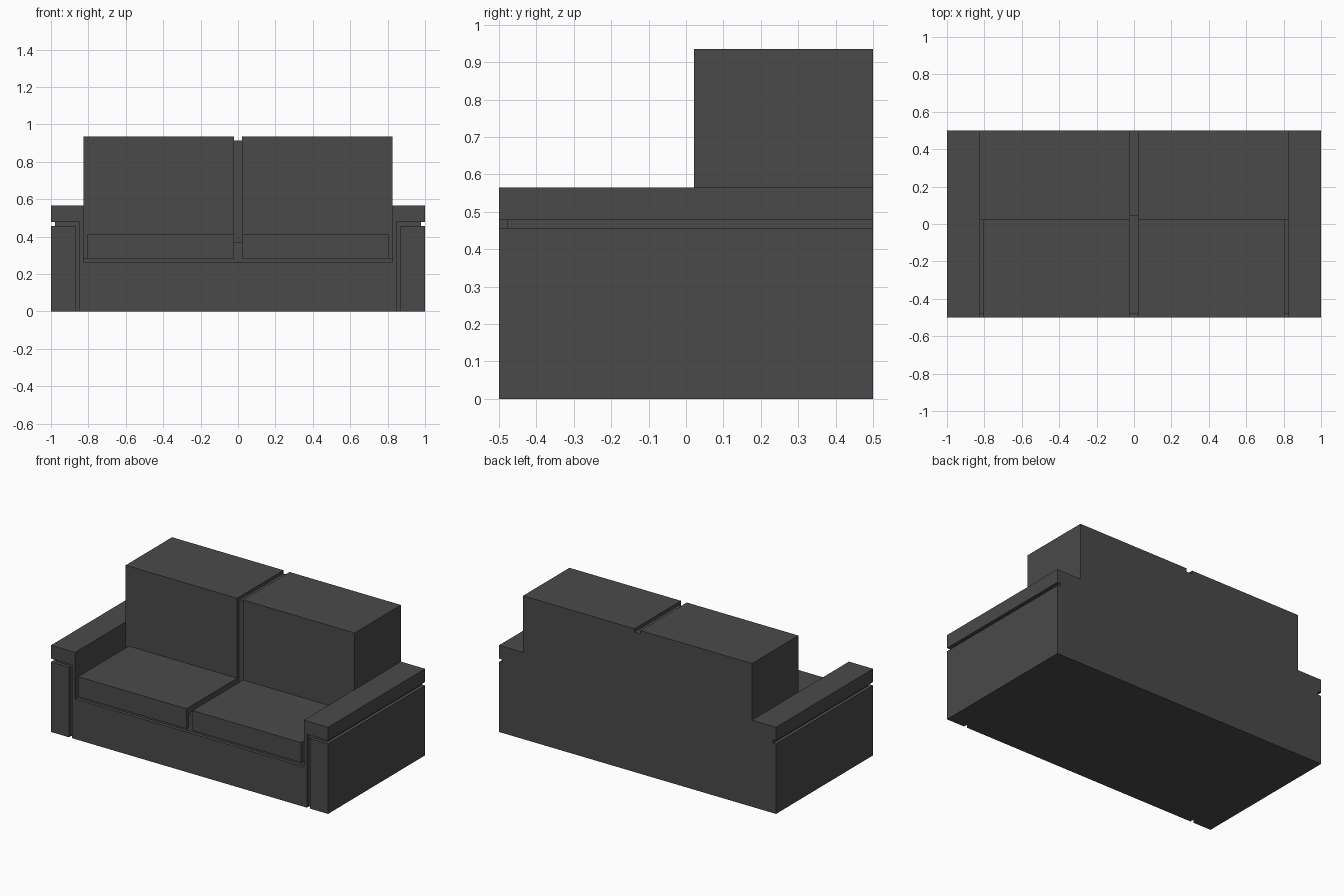
import bpy, bmesh

if "Cube" in bpy.data.objects:
    bpy.data.objects.remove(bpy.data.objects["Cube"])

U = 1 / 46  # the sofa sits on a regular module: half width is 46 units

fabric = bpy.data.materials.new("charcoal_fabric")
fabric.diffuse_color = (0.068, 0.068, 0.068, 1)
fabric.use_nodes = True
fabric.node_tree.nodes["Principled BSDF"].inputs["Base Color"].default_value = fabric.diffuse_color


def extrude(name, profile, y0, y1):
    """Extrude an x-z profile (in units) from y0 to y1."""
    bm = bmesh.new()
    face = bm.faces.new([bm.verts.new((x * U, y0 * U, z * U)) for x, z in profile])
    res = bmesh.ops.extrude_face_region(bm, geom=[face])
    verts = [v for v in res["geom"] if isinstance(v, bmesh.types.BMVert)]
    bmesh.ops.translate(bm, verts=verts, vec=(0, (y1 - y0) * U, 0))
    bmesh.ops.recalc_face_normals(bm, faces=bm.faces)
    mesh = bpy.data.meshes.new(name)
    bm.to_mesh(mesh)
    bm.free()
    mesh.materials.append(fabric)
    obj = bpy.data.objects.new(name, mesh)
    bpy.context.collection.objects.link(obj)
    return obj


def rect(x0, x1, z0, z1):
    return [(x0, z0), (x1, z0), (x1, z1), (x0, z1)]


def symmetric(half):
    """Complete a right-hand half profile across x = 0."""
    return half + [(-x, z) for x, z in reversed(half)]


FRONT, BACK, INSET = -23, 23, -22

# Front-to-back base with upright sides that meet the arm caps
extrude("base", symmetric([(39, 0), (39, 22), (38, 22), (38, 12)]), FRONT, BACK)

# Recessed seat support, rising into the gap between the cushions
extrude("seat_support", symmetric([(38, 12), (38, 13), (1, 13), (1, 17)]), INSET, BACK)

# Recessed strip between the back cushions
extrude("back_gap_filler", rect(-1, 1, 17, 42), 2, BACK)

for side, s in (("left", -1), ("right", 1)):
    def part(name, profile, y0, y1):
        extrude(f"{side}_{name}", [(s * x, z) for x, z in profile], y0, y1)

    # Arm: outer panel, cap, and the recessed core showing as a groove
    part("arm_panel", rect(40, 46, 0, 21), FRONT, BACK)
    part("arm_cap", rect(38, 46, 22, 26), FRONT, BACK)
    part("arm_core", [(39, 0), (40, 0), (40, 21), (45, 21), (45, 22), (39, 22)], INSET, BACK)
    # Cushions
    part("seat_cushion", rect(1, 37, 13, 19), FRONT, 1)
    part("back_cushion", rect(1, 38, 13, 43), 1, BACK)
